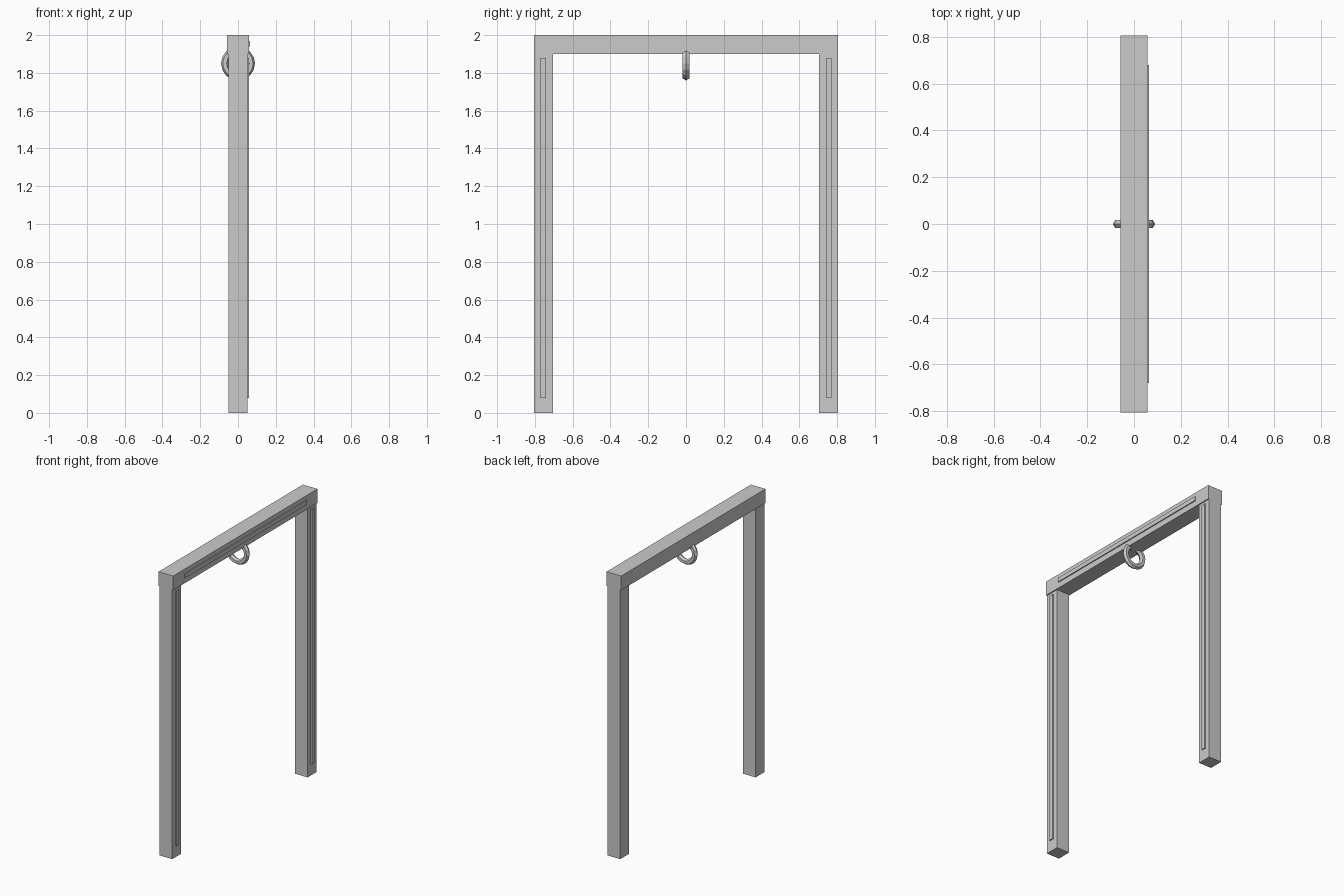
import bpy
from math import pi

if "Cube" in bpy.data.objects:
    bpy.data.objects.remove(bpy.data.objects["Cube"])


def box(name, x, y, z):
    """Box from (min, max) ranges on each axis."""
    size = [b - a for a, b in (x, y, z)]
    mid = [(a + b) / 2 for a, b in (x, y, z)]
    bpy.ops.mesh.primitive_cube_add(size=1, location=mid)
    ob = bpy.context.object
    ob.name = name
    ob.scale = size
    bpy.ops.object.transform_apply(location=False, rotation=False, scale=True)
    return ob


# Posts with a raised strip on the +x face
for side, s in (("left", -1), ("right", 1)):
    c = s * 0.755
    box(side + "_post", (-0.05, 0.05), (c - 0.05, c + 0.05), (0, 1.9))
    box(side + "_post_strip", (0.04, 0.058), (c - 0.015, c + 0.015), (0.08, 1.88))

# Cross beam with its strip
box("cross_beam", (-0.057, 0.057), (-0.805, 0.805), (1.9, 2.0))
box("beam_strip", (0.045, 0.064), (-0.68, 0.68), (1.94, 1.97))

# Hanging ring, partly sunk into the beam
bpy.ops.mesh.primitive_torus_add(major_radius=0.07, minor_radius=0.02,
                                 major_segments=16, minor_segments=6,
                                 location=(0, 0, 1.85), rotation=(pi / 2, 0, 0))
bpy.context.object.name = "hanging_ring"
